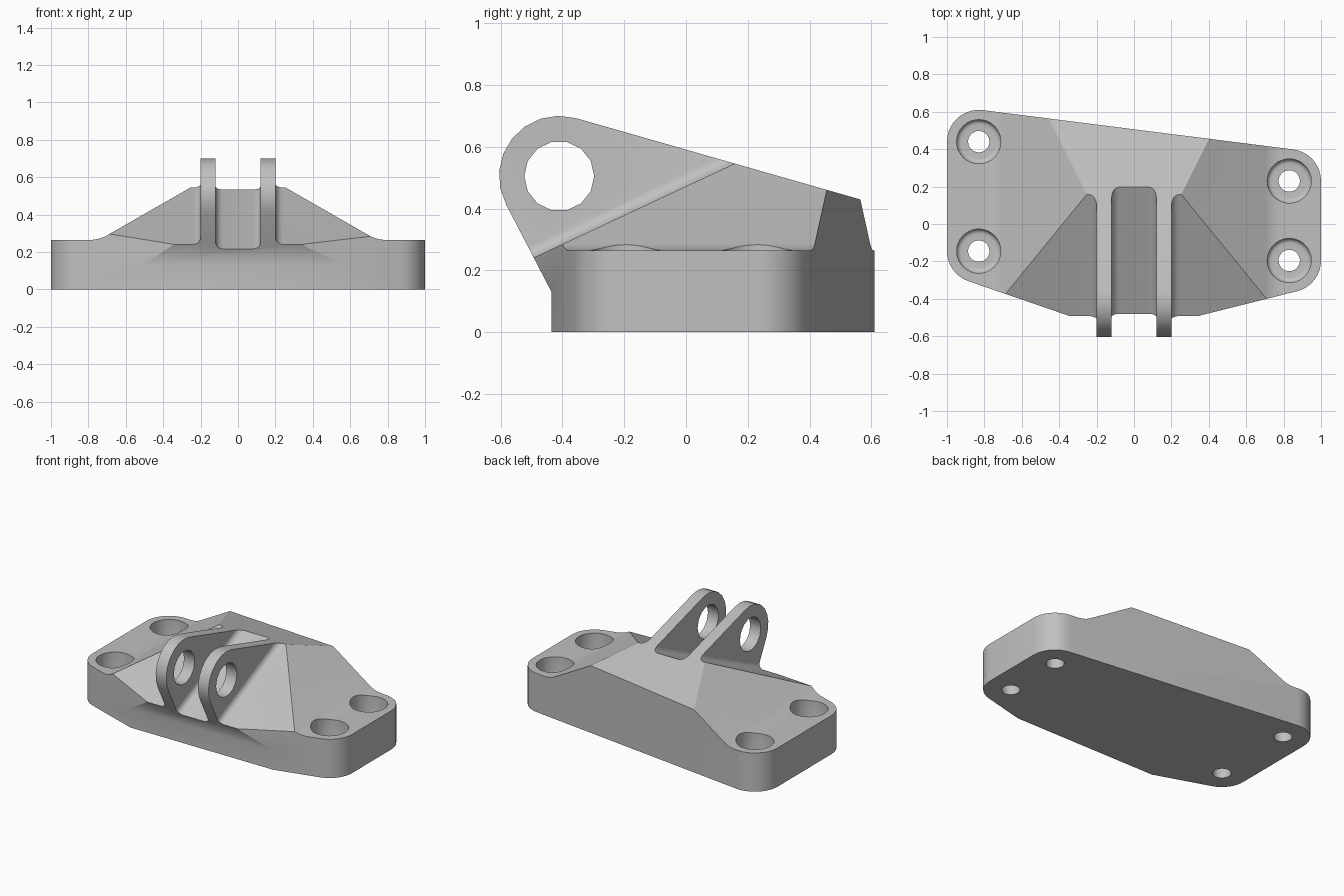
import bpy, bmesh
from math import sin, cos, radians, atan, pi
from mathutils import Vector, Matrix

cube = bpy.data.objects.get("Cube")
if cube:
    bpy.data.objects.remove(cube, do_unlink=True)

grey = bpy.data.materials.new("cast grey")
grey.use_nodes = True
COLOUR = (0.53, 0.53, 0.53, 1)
grey.diffuse_color = COLOUR
grey.node_tree.nodes["Principled BSDF"].inputs["Base Color"].default_value = COLOUR


def make_object(name, bm):
    bmesh.ops.recalc_face_normals(bm, faces=bm.faces)
    mesh = bpy.data.meshes.new(name)
    bm.to_mesh(mesh)
    bm.free()
    mesh.materials.append(grey)
    obj = bpy.data.objects.new(name, mesh)
    bpy.context.collection.objects.link(obj)
    return obj


def prism(name, points, origin, u, v, along):
    """Extrude a flat profile, drawn on axes u and v, by the vector along."""
    bm = bmesh.new()
    origin, u, v = Vector(origin), Vector(u), Vector(v)
    face = bm.faces.new([bm.verts.new(origin + u * a + v * b) for a, b in points])
    new = bmesh.ops.extrude_face_region(bm, geom=[face])["geom"]
    verts = [g for g in new if isinstance(g, bmesh.types.BMVert)]
    bmesh.ops.translate(bm, verts=verts, vec=Vector(along))
    return make_object(name, bm)


def lathe(name, profile, place):
    bm = bmesh.new()
    verts = [bm.verts.new((r, 0, z)) for r, z in profile]
    edges = [bm.edges.new(pair) for pair in zip(verts, verts[1:])]
    bmesh.ops.spin(bm, geom=verts + edges, cent=(0, 0, 0), axis=(0, 0, 1),
                   angle=2 * pi, steps=32, use_duplicate=False)
    bmesh.ops.remove_doubles(bm, verts=bm.verts, dist=1e-4)
    bmesh.ops.translate(bm, verts=bm.verts, vec=place)
    return make_object(name, bm)


def arc(cx, cy, r, start, end, steps):
    angles = [radians(start + (end - start) * i / steps) for i in range(steps + 1)]
    return [(cx + r * cos(t), cy + r * sin(t)) for t in angles]


def blend(a, knee, b, steps=6):
    """Rounded corner from a to b, pulled towards the knee."""
    a, knee, b = Vector(a), Vector(knee), Vector(b)
    ts = [i / steps for i in range(steps + 1)]
    return [tuple(a * (1 - t) ** 2 + knee * 2 * t * (1 - t) + b * t * t) for t in ts]


def combine(obj, tool, operation):
    mod = obj.modifiers.new(operation.lower(), "BOOLEAN")
    mod.operation, mod.solver, mod.object = operation, "EXACT", tool
    graph = bpy.context.evaluated_depsgraph_get()
    mesh = bpy.data.meshes.new_from_object(obj.evaluated_get(graph))
    obj.modifiers.clear()
    obj.data = mesh
    bpy.data.objects.remove(tool, do_unlink=True)


X, Y, Z = (1, 0, 0), (0, 1, 0), (0, 0, 1)
BOLTS = {"back_right": (-0.83, 0.44), "front_right": (-0.83, -0.145),
         "front_left": (0.83, -0.195), "back_left": (0.83, 0.23)}
PIN = (-0.41, 0.505)

# Footprint: rounded corners around the bolts, with room for the lugs in front
R = 0.17
footprint = (arc(*BOLTS["back_right"], R, 83, 180, 10)
             + arc(*BOLTS["front_right"], R, 180, 251, 8)
             + [(-0.35, -0.49), (-0.35, -0.7), (0.35, -0.7), (0.35, -0.49)]
             + arc(*BOLTS["front_left"], R, 284, 360, 8)
             + arc(*BOLTS["back_left"], R, 0, 83, 9))
bracket = prism("bracket", footprint, (0, 0, 0), X, Y, (0, 0, 0.9))

# Front silhouette: flat bolt pads blending into the sloping shoulders
half = ([(1.1, -0.1), (1.1, 0.265)]
        + blend((0.792, 0.265), (0.742, 0.265), (0.699, 0.29))
        + [(0.24, 0.553), (0.24, 0.85)])
silhouette = half + [(-x, z) for x, z in reversed(half)]
combine(bracket, prism("shoulders", silhouette, (0, -1, 0), X, Z, (0, 2, 0)), "INTERSECT")

# Side silhouette: undercut front, round lug ends and sloping top
side = ([(0.8, -0.1), (-0.435, -0.1), (-0.435, 0.13)]
        + arc(*PIN, 0.195, 208.6, 74.1, 8) + [(0.8, 0.362)])
combine(bracket, prism("side_shape", side, (-1.2, 0, 0), Y, Z, (2.4, 0, 0)), "INTERSECT")

# Sloping floors between and outside the two lugs, with filleted inner corners
tilt = atan(0.468)
slope, normal = Vector((0, cos(tilt), sin(tilt))), Vector((0, -sin(tilt), cos(tilt)))
F = 0.04


def floor_cut(name, points, y, z):
    start = Vector((0, y, z)) - slope
    combine(bracket, prism(name, points, start, X, normal, slope * 2.5), "DIFFERENCE")


corner = arc(0.12 - F, F, F, -90, 0, 6) + [(0.12, 0.9)]
floor_cut("middle_floor", corner + [(-x, h) for x, h in reversed(corner)], -0.48, 0.217)
outer = [(1.2, 0.9), (1.2, 0)] + arc(0.2 + F, F, F, 270, 180, 6) + [(0.2, 0.9)]
for name, sign in (("left_floor", 1), ("right_floor", -1)):
    floor_cut(name, [(sign * x, h) for x, h in outer], -0.495, 0.24)

# Pin hole through both lugs
pin = arc(*PIN, 0.113, 0, 360, 14)[:-1]
combine(bracket, prism("pin_hole", pin, (-0.3, 0, 0), Y, Z, (0.6, 0, 0)), "DIFFERENCE")

# Counterbored bolt holes with rounded seats
seat = 0.13
bore = ([(0, -0.1), (0.057, -0.1), (0.057, seat)]
        + arc(0.118 - 0.025, seat + 0.025, 0.025, -90, 0, 5)
        + [(0.118, 0.6), (0, 0.6)])
for name, (x, y) in BOLTS.items():
    combine(bracket, lathe(name + "_bolt_hole", bore, (x, y, 0)), "DIFFERENCE")

# Tidy and shade
bm = bmesh.new()
bm.from_mesh(bracket.data)
bmesh.ops.remove_doubles(bm, verts=bm.verts, dist=1e-5)
bmesh.ops.dissolve_degenerate(bm, edges=bm.edges, dist=1e-5)
for face in bm.faces:
    face.material_index = 0
bm.to_mesh(bracket.data)
bm.free()
bracket.data.materials.clear()
bracket.data.materials.append(grey)
bpy.ops.object.select_all(action="DESELECT")
bracket.select_set(True)
bpy.context.view_layer.objects.active = bracket
bpy.ops.object.shade_smooth_by_angle(angle=radians(30))
